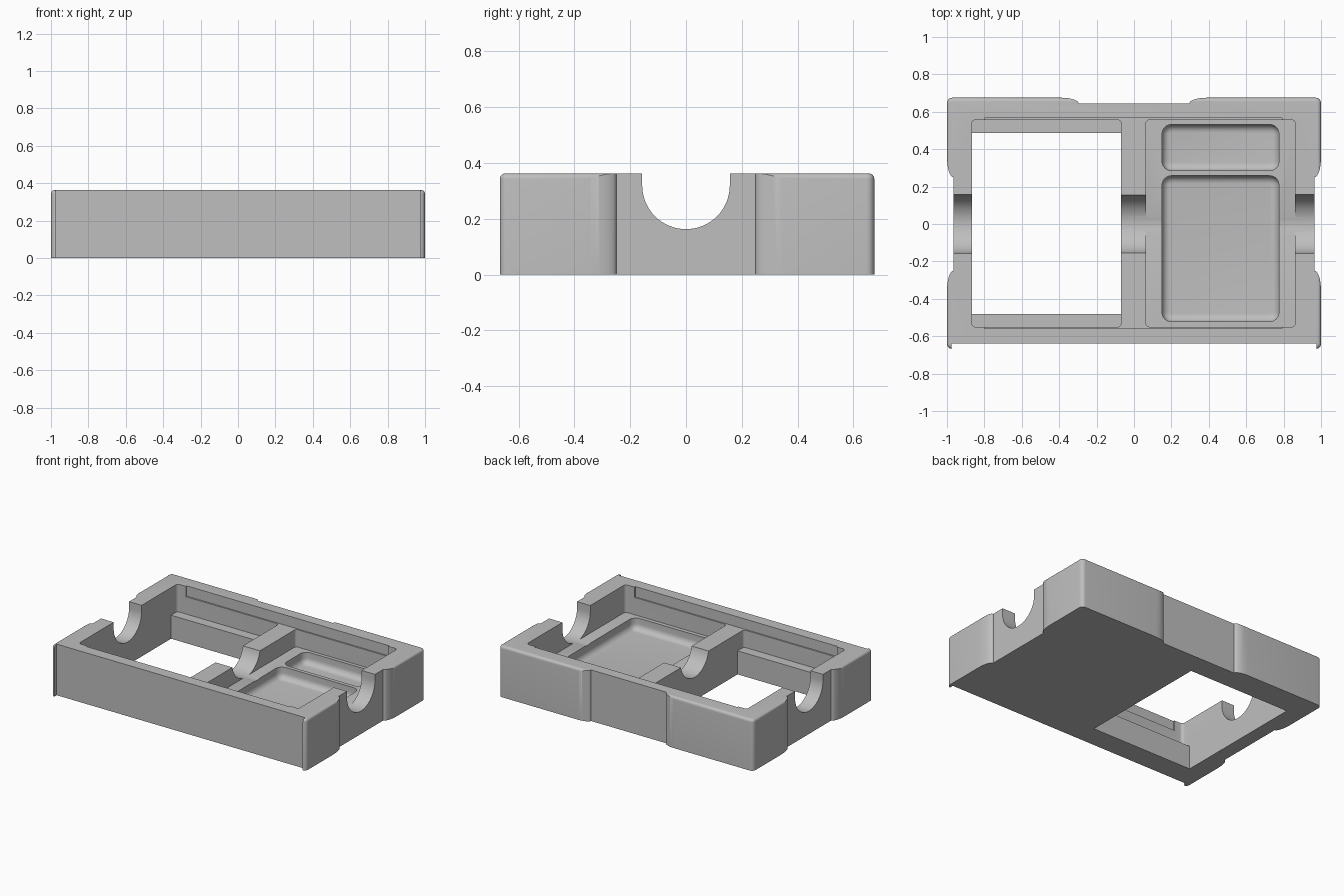
import bpy
import bmesh
import math

cube = bpy.data.objects.get("Cube")
if cube:
    bpy.data.objects.remove(cube, do_unlink=True)

grey = bpy.data.materials.new("plain_grey")
grey.use_nodes = True
grey.diffuse_color = (0.52, 0.52, 0.52, 1)
grey.node_tree.nodes["Principled BSDF"].inputs["Base Color"].default_value = (0.52, 0.52, 0.52, 1)


def finish(bm, name):
    bmesh.ops.recalc_face_normals(bm, faces=bm.faces)
    mesh = bpy.data.meshes.new(name)
    bm.to_mesh(mesh)
    bm.free()
    mesh.materials.append(grey)
    obj = bpy.data.objects.new(name, mesh)
    bpy.context.collection.objects.link(obj)
    return obj


def prism(name, outline, z0, z1):
    """Extrude an xy outline between two heights."""
    bm = bmesh.new()
    face = bm.faces.new([bm.verts.new((x, y, z0)) for x, y in outline])
    new = bmesh.ops.extrude_face_region(bm, geom=[face])["geom"]
    for v in new:
        if isinstance(v, bmesh.types.BMVert):
            v.co.z = z1
    return finish(bm, name)


def block(name, x, y, z, radius=0, fillet=0, fillet_z=None):
    """Box with rounded upright corners and an optional fillet round one level."""
    bm = bmesh.new()
    bmesh.ops.create_cube(bm, size=1)
    for v in bm.verts:
        v.co = [r[0] if c < 0 else r[1] for r, c in zip((x, y, z), v.co)]

    def bevel(edges, width):
        bmesh.ops.bevel(bm, geom=edges, offset=width, offset_type='OFFSET',
                        segments=6, profile=0.5, affect='EDGES')
    if radius:
        bevel([e for e in bm.edges
               if abs(e.verts[0].co.z - e.verts[1].co.z) > 0.01], radius)
    if fillet:
        bevel([e for e in bm.edges
               if all(abs(v.co.z - fillet_z) < 1e-4 for v in e.verts)], fillet)
    return finish(bm, name)


def scoop(name, half, depth, run, place):
    """Shallow outer recess whose ends sweep out in curves."""
    end = [(half - run * math.sin(t), depth * (1 - math.cos(t)))
           for t in [math.pi / 2 * i / 10 for i in range(11)]]
    pts = [(half, -0.1)] + end
    pts += [(-u, v) for u, v in reversed(pts)]
    return prism(name, [place(u, v) for u, v in pts], -0.1, 0.6)


TOP, FLOOR, LID = 0.363, 0.167, 0.29
OVER = 0.6

# Main tray body
body = block("tray_body", (-1, 1), (-0.668, 0.675), (0, TOP), 0.028, 0.02, TOP)

cutters = [
    # Two compartments, the lid seat and the open window
    block("left_compartment", (-0.867, -0.069), (-0.55, 0.557), (FLOOR, OVER), 0.02),
    block("right_compartment", (0.064, 0.862), (-0.55, 0.557), (FLOOR, OVER), 0.02),
    block("lid_seat", (-0.8, 0.79), (-0.56, 0.567), (LID, OVER)),
    block("window", (-0.867, -0.069), (-0.48, 0.487), (-0.1, FLOOR + 0.05)),
    # Rounded pockets in the right floor
    block("large_pocket", (0.15, 0.775), (-0.522, 0.258), (0.085, 0.25), 0.05, 0.042, 0.085),
    block("small_pocket", (0.15, 0.775), (0.285, 0.532), (0.085, 0.25), 0.05, 0.042, 0.085),
    # Flat recessed front panel and curved outer recesses
    block("front_panel", (-0.976, 0.976), (-0.9, -0.64), (-0.1, OVER)),
    scoop("back_scoop", 0.385, 0.032, 0.09, lambda u, v: (u, 0.675 - v)),
    scoop("left_scoop", 0.36, 0.034, 0.11, lambda u, v: (v - 1, u)),
    scoop("right_scoop", 0.36, 0.034, 0.11, lambda u, v: (1 - v, u)),
]

# Round-bottomed channel through both end walls and the divider
R, AXIS = 0.157, 0.32
arc = [(R * math.cos(math.pi * i / 32), AXIS - R * math.sin(math.pi * i / 32))
       for i in range(33)]
profile = [(R, OVER)] + arc + [(-R, OVER)]
channel = prism("channel", profile, -1.2, 1.2)
for v in channel.data.vertices:
    v.co = (v.co.z, v.co.x, v.co.y)
cutters.append(channel)

bpy.context.view_layer.objects.active = body
for cutter in cutters:
    cutter.hide_render = True
    mod = body.modifiers.new(cutter.name, 'BOOLEAN')
    mod.operation = 'DIFFERENCE'
    mod.solver = 'EXACT'
    mod.object = cutter
    bpy.ops.object.modifier_apply(modifier=mod.name)
    bpy.data.objects.remove(cutter, do_unlink=True)

# Smooth fillets, crisp edges
bpy.ops.object.select_all(action='DESELECT')
body.select_set(True)
bpy.ops.object.shade_smooth_by_angle(angle=math.radians(30))
